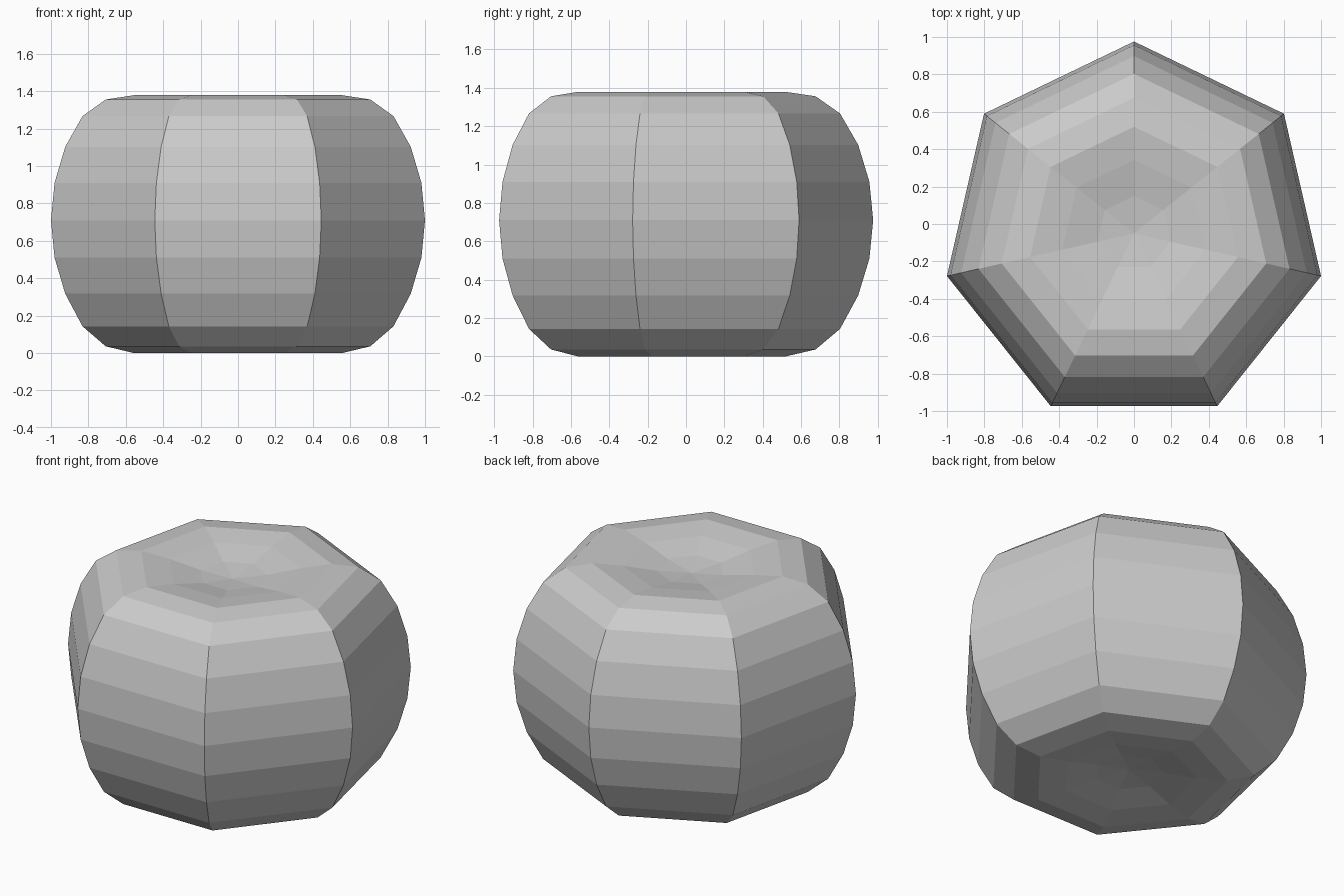
import bpy, bmesh
from math import sin, cos, pi

if "Cube" in bpy.data.objects:
    bpy.data.objects.remove(bpy.data.objects["Cube"])

SIDES, RINGS = 7, 16
RADIUS, CENTRE_Y, CENTRE_Z = 1.0257, -0.05, 0.71


def dent(k, depth, reach):
    """Smooth falloff of a pole dimple at ring k steps from the pole."""
    t = max(0, 1 - 2 * RADIUS * sin(k * pi / RINGS / 2) / reach)
    return depth * (3 * t * t - 2 * t ** 3)


def ring_profile(k):
    """Radius and height of ring k, counted from the top pole."""
    a = k * pi / RINGS
    z = CENTRE_Z + RADIUS * cos(a)
    z += dent(RINGS - k, 0.38, 1.02) - dent(k, 0.435, 1.08)
    return RADIUS * sin(a), z


# Seven-sided sphere with a dimple pressed into each pole
bm = bmesh.new()
rings = []
for k in range(1, RINGS):
    r, z = ring_profile(k)
    angles = [pi / 2 + 2 * pi * i / SIDES for i in range(SIDES)]
    rings.append([bm.verts.new((r * cos(a), CENTRE_Y + r * sin(a), z)) for a in angles])
top = bm.verts.new((0, CENTRE_Y, ring_profile(0)[1]))
bottom = bm.verts.new((0, CENTRE_Y, ring_profile(RINGS)[1]))

for i in range(SIDES):
    j = (i + 1) % SIDES
    bm.faces.new((top, rings[0][i], rings[0][j]))
    bm.faces.new((bottom, rings[-1][j], rings[-1][i]))
    for upper, lower in zip(rings, rings[1:]):
        bm.faces.new((upper[i], lower[i], lower[j], upper[j]))

bmesh.ops.recalc_face_normals(bm, faces=bm.faces)
mesh = bpy.data.meshes.new("dimpled_fruit_body")
bm.to_mesh(mesh)
bm.free()
body = bpy.data.objects.new("dimpled_fruit_body", mesh)
bpy.context.collection.objects.link(body)
